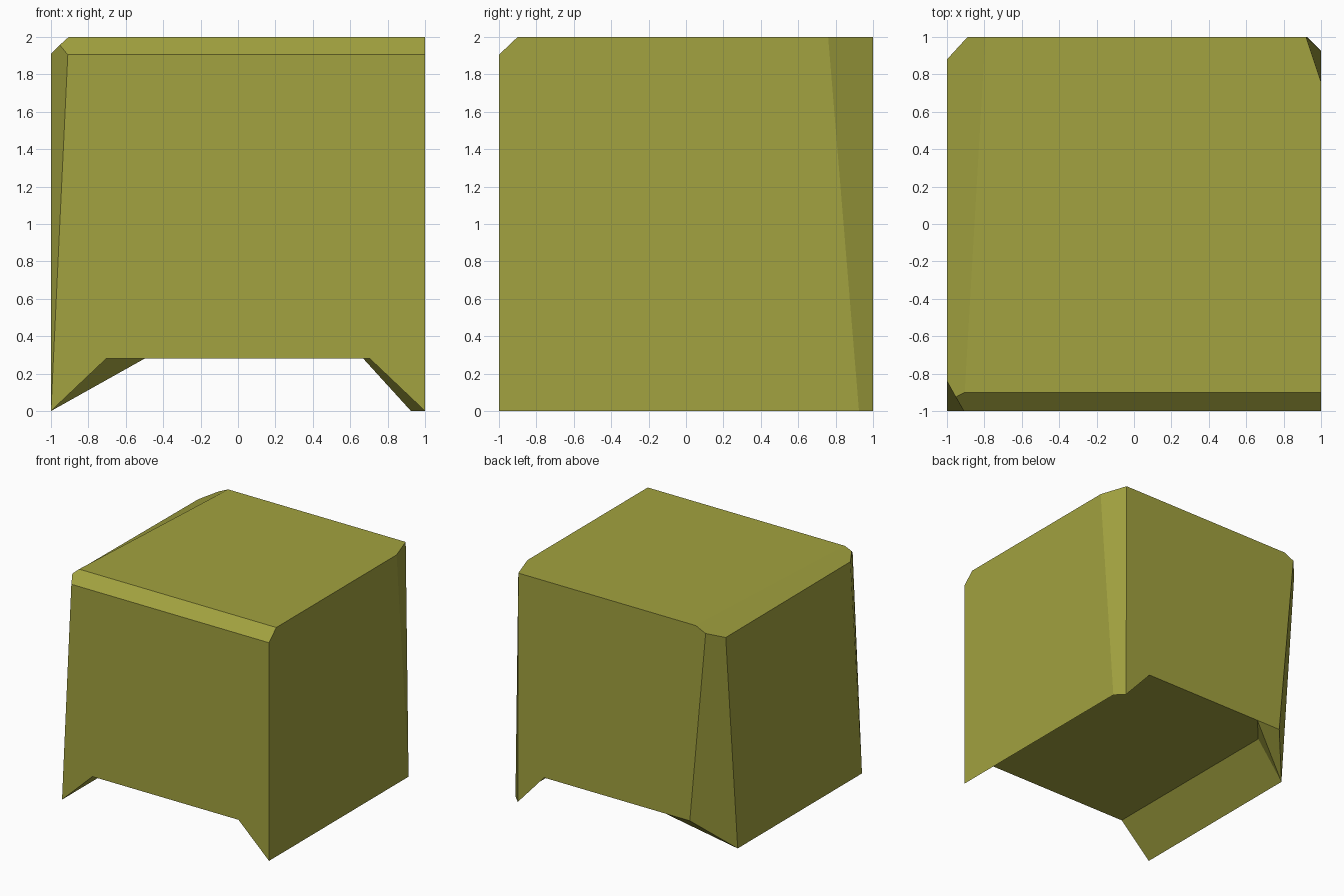
import bpy, bmesh

if "Cube" in bpy.data.objects:
    bpy.data.objects.remove(bpy.data.objects["Cube"])

# Named corners of the bevelled block
corners = {
    # top face
    "top_fl": (-.905, -.9, 2), "top_fr": (1, -.9, 2), "top_r": (1, .76, 2),
    "top_br": (.92, 1, 2), "top_bl": (-.795, 1, 2),
    # ends of the upper chamfers
    "front_l": (-.91, -1, 1.905), "front_r": (1, -1, 1.905), "knuckle": (-.953, -.925, 1.957),
    "left_f": (-1, -.84, 1.91), "left_b": (-1, .88, 1.905), "back_l": (-.89, 1, 1.956),
    # feet on the ground
    "foot_fl": (-1, -1, 0), "foot_bl": (-1, .715, 0), "foot_fr": (1, -1, 0),
    "foot_r": (1, .925, 0), "foot_br": (.925, 1, 0),
    # underside recess
    "arch_fl": (-.705, -1, .28), "arch_bl": (-.705, .767, .28), "arch_bc": (-.5, 1, .28),
    "chamfer_b": (-.737, 1, .28), "arch_fr": (.705, -1, .28),
    "arch_r": (.705, .9, .28), "arch_br": (.67, 1, .28),
}

panels = [
    "top_fl top_fr top_r top_br top_bl",                                  # top
    "front_l front_r top_fr top_fl knuckle",                              # front top chamfer
    "top_fl top_bl back_l left_b left_f knuckle",                         # left top chamfer
    "foot_fl front_l knuckle left_f",                                     # front left chamfer
    "foot_fl left_f left_b foot_bl",                                      # left
    "foot_bl left_b back_l chamfer_b",                                    # back left chamfer
    "foot_fl arch_fl arch_fr foot_fr front_r front_l",                    # front
    "foot_fr foot_r top_r top_fr front_r",                                # right
    "foot_r foot_br top_br top_r",                                        # back right chamfer
    "foot_br arch_br arch_bc chamfer_b back_l top_bl top_br",             # back
    "arch_fl arch_bl arch_bc arch_br arch_r arch_fr",                     # recess ceiling
    "foot_fl foot_bl arch_bl arch_fl",                                    # left foot slope
    "foot_bl chamfer_b arch_bc", "foot_bl arch_bc arch_bl",               # left foot back corner
    "foot_fr arch_fr arch_r foot_r", "foot_r arch_r arch_br foot_br",     # right foot slope
]

bm = bmesh.new()
v = {name: bm.verts.new(co) for name, co in corners.items()}
for p in panels:
    bm.faces.new([v[n] for n in p.split()])
bmesh.ops.recalc_face_normals(bm, faces=bm.faces)

mesh = bpy.data.meshes.new("bevelled_block")
bm.to_mesh(mesh)
bm.free()

olive = bpy.data.materials.new("olive")
olive.diffuse_color = (.36, .36, .05, 1)
olive.use_nodes = True
olive.node_tree.nodes["Principled BSDF"].inputs["Base Color"].default_value = olive.diffuse_color
mesh.materials.append(olive)
block = bpy.data.objects.new("bevelled_block", mesh)
bpy.context.collection.objects.link(block)
